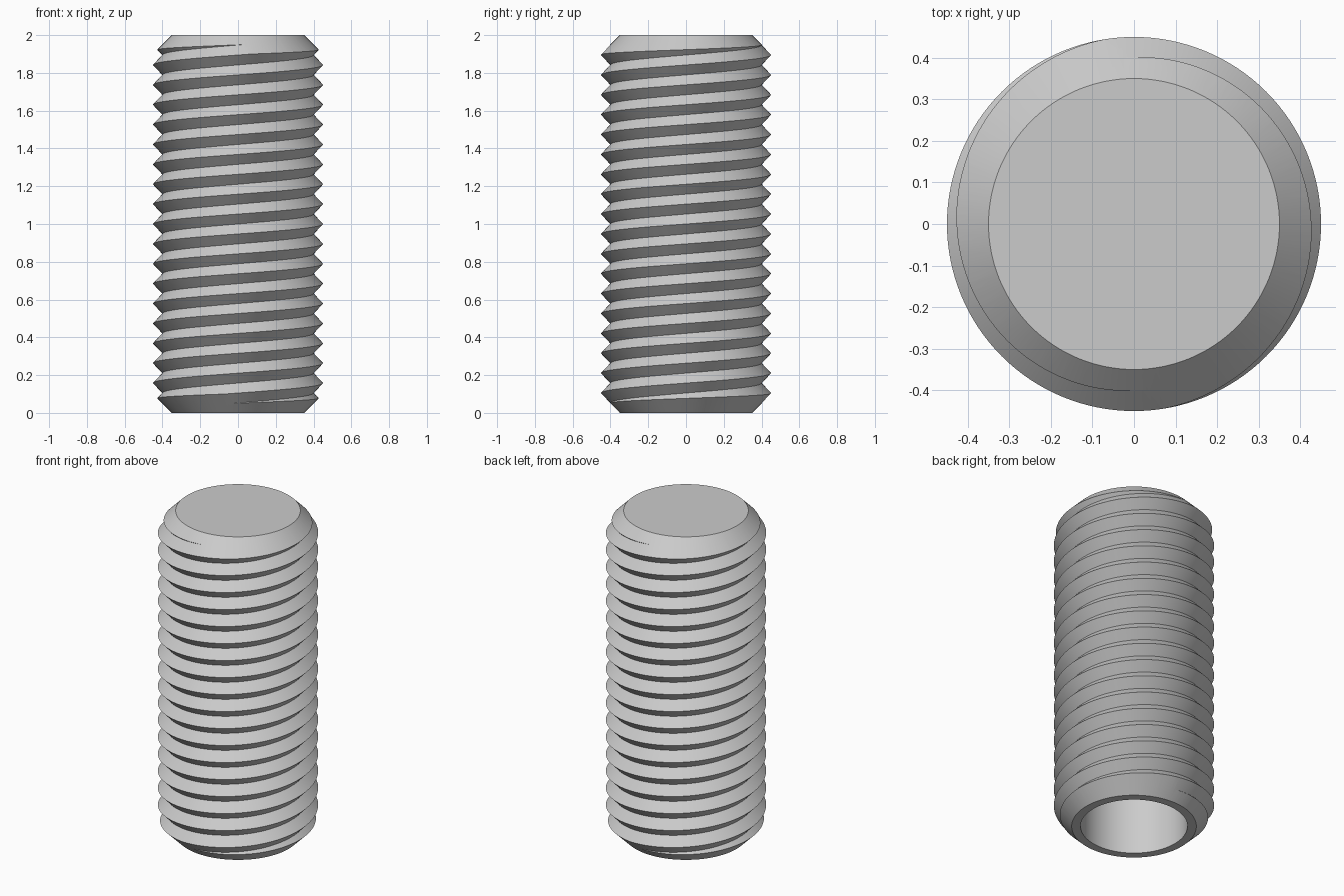
import bpy, bmesh, math

cube = bpy.data.objects.get("Cube")
if cube:
    bpy.data.objects.remove(cube, do_unlink=True)

SEGMENTS = 128
PITCH = 2 / 19            # distance between neighbouring crests
STARTS = 2                # two threads wound together
CREST, ROOT = 0.45, 0.40
END_RADIUS, BORE, BORE_TOP = 0.35, 0.30, 1.9

steel = bpy.data.materials.new("steel grey")
steel.use_nodes = True
GREY = (0.6, 0.6, 0.6, 1)
steel.diffuse_color = GREY
steel.node_tree.nodes["Principled BSDF"].inputs["Base Color"].default_value = GREY


def make_object(name, bm):
    bmesh.ops.recalc_face_normals(bm, faces=bm.faces)
    mesh = bpy.data.meshes.new(name)
    bm.to_mesh(mesh)
    bm.free()
    mesh.materials.append(steel)
    obj = bpy.data.objects.new(name, mesh)
    bpy.context.collection.objects.link(obj)
    return obj


def polar(radius, i, z):
    a = math.tau * i / SEGMENTS
    return (radius * math.cos(a), radius * math.sin(a), z)


# Overlong solid wound from zigzag flanks; row j is a crest when even
def helical_solid(name):
    bm = bmesh.new()
    half = PITCH / 2
    wrap = 2 * STARTS
    rows = 2 * 27
    start = 1 - PITCH * 14
    grid = {}
    for i in range(SEGMENTS):
        rise = STARTS * PITCH * i / SEGMENTS
        for j in range(rows + 1 + (wrap if i == 0 else 0)):
            radius = ROOT if j % 2 else CREST
            grid[i, j] = bm.verts.new(polar(radius, i, start + rise + j * half))

    def vert(i, j):
        return grid[i, j] if i < SEGMENTS else grid[0, j + wrap]

    for i in range(SEGMENTS):
        for j in range(rows):
            bm.faces.new([vert(i, j), vert(i + 1, j), vert(i + 1, j + 1), vert(i, j + 1)])
    # close both ends with fans, including the step of the helix
    for row, z in ((0, start - 0.2), (rows, start + rows * half + 0.5)):
        centre = bm.verts.new((0, 0, z))
        loop = [vert(i, row) for i in range(SEGMENTS)]
        loop += [grid[0, row + k] for k in range(wrap, 0, -1)]
        for a, b in zip(loop, loop[1:] + loop[:1]):
            bm.faces.new([a, b, centre])
    return make_object(name, bm)


# Turned blank with 45 degree end chamfers and a blind bore from below
def turned_blank(name):
    bm = bmesh.new()
    wide = 0.49
    run = wide - END_RADIUS
    profile = [(BORE, BORE_TOP), (BORE, 0), (END_RADIUS, 0), (wide, run),
               (wide, 2 - run), (END_RADIUS, 2)]
    rings = [[bm.verts.new(polar(r, i, z)) for i in range(SEGMENTS)] for r, z in profile]
    for low, high in zip(rings, rings[1:]):
        for i in range(SEGMENTS):
            n = (i + 1) % SEGMENTS
            bm.faces.new([low[i], low[n], high[n], high[i]])
    bm.faces.new(rings[0])
    bm.faces.new(rings[-1])
    return make_object(name, bm)


stud = helical_solid("threaded_stud")
blank = turned_blank("chamfer_cutter")
trim = stud.modifiers.new("trim", "BOOLEAN")
trim.operation = "INTERSECT"
trim.solver = "EXACT"
trim.object = blank

bpy.ops.object.select_all(action="DESELECT")
stud.select_set(True)
bpy.context.view_layer.objects.active = stud
bpy.ops.object.modifier_apply(modifier=trim.name)
bpy.data.objects.remove(blank, do_unlink=True)
bpy.ops.object.shade_smooth_by_angle(angle=math.radians(30))
